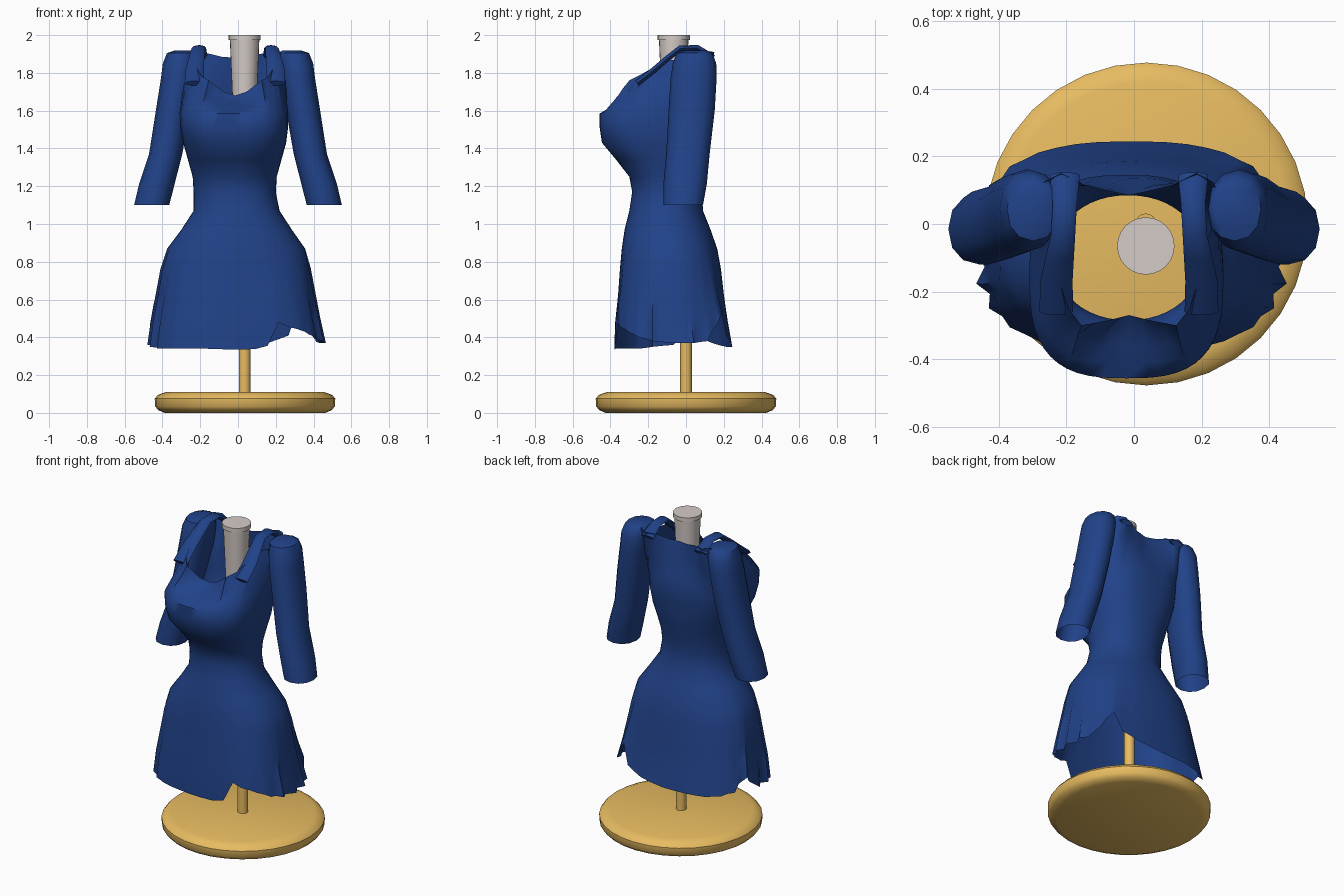
import bpy, bmesh, random
from math import sin, cos, pi, copysign
from mathutils import Vector

if "Cube" in bpy.data.objects:
    bpy.data.objects.remove(bpy.data.objects["Cube"])

random.seed(4)


def material(name, rgb):
    m = bpy.data.materials.new(name)
    m.diffuse_color = (*rgb, 1)
    m.use_nodes = True
    m.node_tree.nodes["Principled BSDF"].inputs["Base Color"].default_value = m.diffuse_color
    return m


BLUE = material("blue_cloth", (0.015, 0.055, 0.25))
WOOD = material("pale_wood", (0.80, 0.50, 0.12))
NECK = material("neck_grey", (0.66, 0.60, 0.57))


def loft(name, rings, mat, cap_bottom=False, cap_top=False, angle=40):
    """Skin closed counter-clockwise rings listed from bottom to top."""
    bm = bmesh.new()
    rows = [[bm.verts.new(p) for p in r] for r in rings]
    n = len(rings[0])
    for a, b in zip(rows, rows[1:]):
        for j in range(n):
            k = (j + 1) % n
            bm.faces.new((a[j], a[k], b[k], b[j]))
    if cap_bottom:
        bm.faces.new(rows[0][::-1])
    if cap_top:
        bm.faces.new(rows[-1])
    me = bpy.data.meshes.new(name)
    bm.to_mesh(me)
    bm.free()
    ob = bpy.data.objects.new(name, me)
    bpy.context.collection.objects.link(ob)
    me.materials.append(mat)
    bpy.ops.object.select_all(action='DESELECT')
    bpy.context.view_layer.objects.active = ob
    ob.select_set(True)
    bpy.ops.object.shade_smooth_by_angle(angle=angle * pi / 180)
    return ob


def ellipse(cx, cy, z, rx, ry, n, e=1.0):
    """Ellipse ring starting at the front; e < 1 makes it boxier."""
    pts = []
    for j in range(n):
        t = 2 * pi * j / n
        s, c = sin(t), -cos(t)
        pts.append(Vector((cx + rx * copysign(abs(s) ** e, s),
                           cy + ry * copysign(abs(c) ** e, c), z)))
    return pts


def lathe(name, cx, cy, profile, n, mat):
    return loft(name, [ellipse(cx, cy, z, r, r, n) for z, r in profile],
                mat, True, True)


def resample(values, n):
    """Closed linear resampling of a list of numbers or vectors."""
    m = len(values)
    out = []
    for j in range(n):
        f = j * m / n
        i = int(f)
        out.append(values[i] * (1 - f + i) + values[(i + 1) % m] * (f - i))
    return out


# Stand: rounded base, pole and neck post
lathe("base", 0.037, 0, [(0, .425), (.015, .46), (.035, .476), (.075, .478),
                         (.095, .462), (.11, .42)], 32, WOOD)
lathe("pole", 0.035, 0, [(.10, .031), (1.66, .031)], 16, WOOD)
lathe("neck_post", 0.035, -0.065, [(1.60, .062), (1.975, .078)], 24, NECK)
lathe("neck_cap", 0.035, -0.065, [(1.973, .085), (2.0, .085)], 24, NECK)

# Dress body: z, left, right, front, back, boxiness
N = 48
SECTIONS = [
    (.335, -.48, .465, -.38, .245, .78), (.48, -.46, .435, -.375, .22, .80),
    (.62, -.435, .41, -.36, .20, .82), (.76, -.41, .385, -.35, .185, .85),
    (.87, -.375, .355, -.34, .165, .88), (.97, -.30, .285, -.325, .13, .92),
    (1.07, -.235, .22, -.30, .09, .95), (1.17, -.235, .20, -.285, .085, .95),
    (1.25, -.24, .205, -.30, .095, .92), (1.34, -.265, .23, -.37, .115, .85),
    (1.43, -.29, .255, -.445, .13, .75), (1.51, -.305, .265, -.457, .137, .70),
    (1.585, -.31, .265, -.457, .145, .70)]
HEM = resample([.335, .34, .46, .43, .40, .38, .37, .37, .38, .48, .41, .37,
                .35, .35, .35, .36, .38, .46, .36, .35, .34, .34, .34, .34], N)
HEM[2], HEM[3], HEM[4], HEM[19] = .355, .48, .455, .53
# Half neckline from front centre to back centre
EDGE = [(0, -.27, 1.68), (.06, -.285, 1.70), (.14, -.30, 1.76),
        (.18, -.25, 1.785), (.205, -.17, 1.83), (.215, -.09, 1.87),
        (.25, 0, 1.86), (.27, .07, 1.90), (.25, .125, 1.915),
        (.20, .15, 1.91), (.13, .115, 1.90), (.07, .10, 1.885),
        (0, .085, 1.88)]

rings = []
for z, l, r, f, b, e in SECTIONS:
    ring = ellipse((l + r) / 2, (f + b) / 2, z, (r - l) / 2, (b - f) / 2, N, e)
    if z < .86:  # ragged hem and side pleats
        w = (.86 - z) / .525
        for j, p in enumerate(ring):
            side = sin(2 * pi * j / N) ** 4
            g = 1 - (.075 * side * w ** .6 if j % 2 else 0)
            p.x *= g
            p.y = -.07 + (p.y + .07) * g
            p.z = .86 - (.86 - HEM[j]) * w
    rings.append(ring)
half = [Vector(p) for p in EDGE]
shift = Vector((-.015, 0, 0))
full = half + [Vector((-p.x, p.y, p.z)) for p in half[-2:0:-1]]
top = [p + shift for p in resample(full, N)]
last = rings[-1]
for t in (.25, .5, .75, 1):  # gathered chest up to the neckline
    ring = []
    for j in range(N):
        p = last[j].lerp(top[j], t)
        if t < 1:
            front = max(0, cos(2 * pi * j / N))
            fold = random.uniform(-.006, .006)
            fold += .035 * t * front * (j % 2)
            p += Vector((0, 1, -.4)) * fold
        ring.append(p)
    rings.append(ring)
loft("dress_body", rings, BLUE, angle=60)

# Sleeves: z, centre x, centre y, half width, half depth
SLEEVE = [(1.10, .457, -.015, .093, .105), (1.21, .43, -.005, .094, .115),
          (1.37, .383, .01, .088, .115), (1.60, .345, .03, .09, .122),
          (1.77, .318, .04, .09, .122), (1.85, .308, .045, .09, .115),
          (1.905, .298, .045, .078, .095), (1.918, .285, .05, .05, .06)]
for side, s in (("left", -1), ("right", 1)):
    loft("sleeve_" + side,
         [ellipse(s * x, y, z, rx, ry, 12, .92) for z, x, y, rx, ry in SLEEVE],
         BLUE, cap_top=True, angle=50)

    # Shoulder straps: flattened tube arching over the shoulder
    path = [(.215, -.26, 1.745, .05), (.215, -.17, 1.815, .048),
            (.205, -.10, 1.875, .042), (.195, -.03, 1.93, .036),
            (.19, .06, 1.932, .036), (.19, .145, 1.88, .045)]
    widths = [p[3] for p in path]
    path = [Vector((s * x - .015, y, z)) for x, y, z, _ in path]
    tube = []
    for i, p in enumerate(path):
        d = (path[min(i + 1, 5)] - path[max(i - 1, 0)]).normalized()
        across = Vector((1, 0, 0))
        up = across.cross(d).normalized()
        tube.append([p + across * widths[i] * cos(a * pi / 4)
                     + up * .016 * sin(a * pi / 4) for a in range(8)])
    strap = loft("strap_" + side, tube, BLUE, True, True, 50)
    bm = bmesh.new()
    bm.from_mesh(strap.data)
    bmesh.ops.recalc_face_normals(bm, faces=bm.faces)
    bm.to_mesh(strap.data)
    bm.free()
